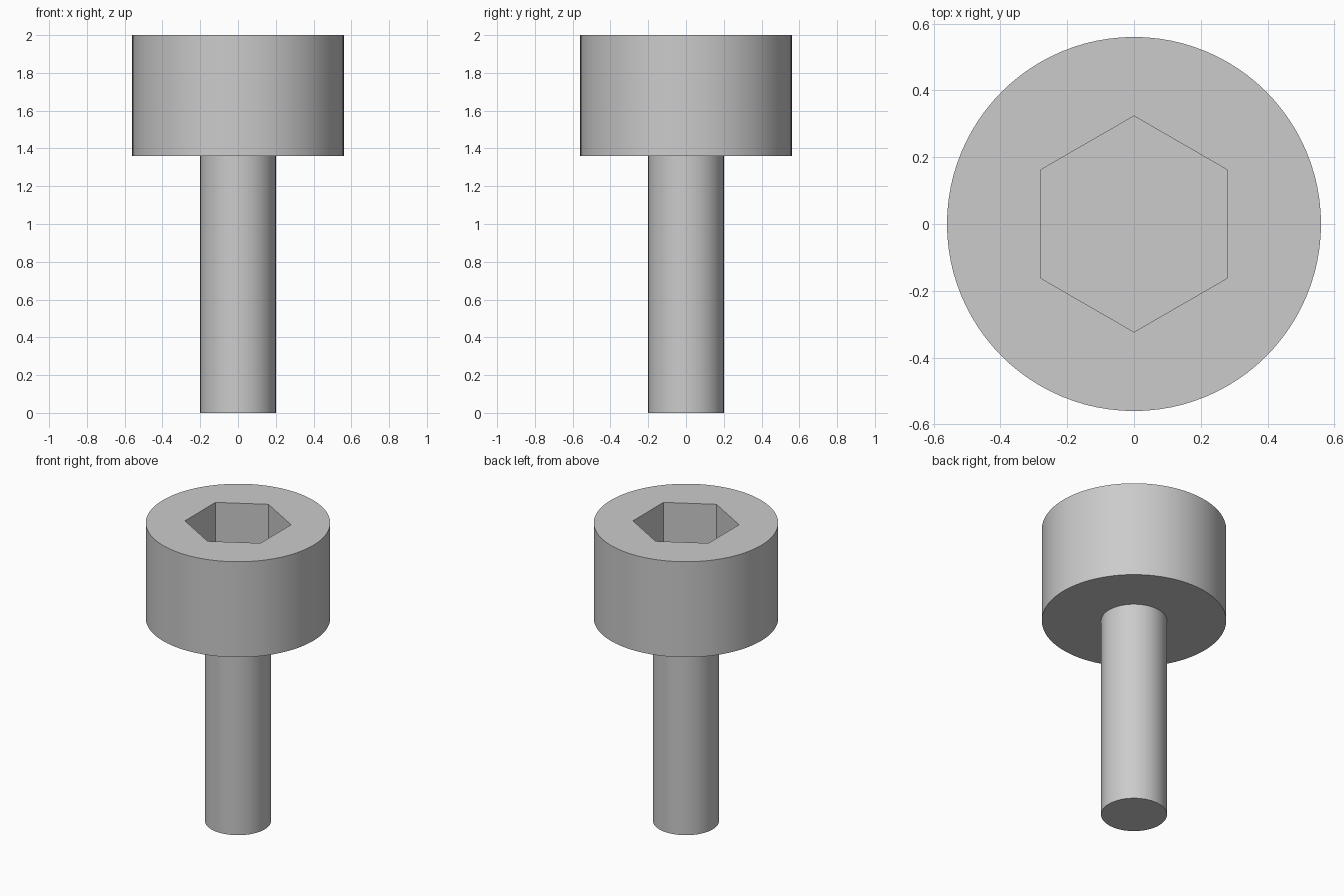
import bpy
import math

default_cube = bpy.data.objects.get("Cube")
if default_cube:
    bpy.data.objects.remove(default_cube, do_unlink=True)

# Overall dimensions
TOP = 2.0
HEAD_BOTTOM = 1.36
HEAD_RADIUS = 0.56
SHANK_RADIUS = 0.2
SOCKET_RADIUS = 0.56 / math.sqrt(3)  # across the corners of the hexagon
SOCKET_DEPTH = 0.32

# Plain grey steel
steel = bpy.data.materials.new("grey steel")
steel.use_nodes = True
colour = (0.6, 0.6, 0.6, 1.0)
steel.diffuse_color = colour
steel.node_tree.nodes["Principled BSDF"].inputs["Base Color"].default_value = colour


def cylinder(name, radius, bottom, top, sides):
    bpy.ops.mesh.primitive_cylinder_add(
        vertices=sides, radius=radius, depth=top - bottom,
        location=(0, 0, (bottom + top) / 2))
    part = bpy.context.object
    part.name = part.data.name = name
    part.data.materials.append(steel)
    return part


def smooth(part):
    bpy.ops.object.select_all(action="DESELECT")
    part.select_set(True)
    bpy.context.view_layer.objects.active = part
    bpy.ops.object.shade_smooth_by_angle(angle=math.radians(30))


# Shank, reaching slightly into the head
shank = cylinder("shank", SHANK_RADIUS, 0, HEAD_BOTTOM + 0.04, 96)
smooth(shank)

# Head with a hexagonal socket, corners pointing front and back
head = cylinder("head", HEAD_RADIUS, HEAD_BOTTOM, TOP, 96)
cutter = cylinder("socket_cutter", SOCKET_RADIUS, TOP - SOCKET_DEPTH, TOP + 0.2, 6)
cutter.hide_render = True

cut = head.modifiers.new("hex socket", "BOOLEAN")
cut.operation = "DIFFERENCE"
cut.solver = "EXACT"
cut.object = cutter
bpy.ops.object.select_all(action="DESELECT")
head.select_set(True)
bpy.context.view_layer.objects.active = head
bpy.ops.object.modifier_apply(modifier=cut.name)
bpy.data.objects.remove(cutter, do_unlink=True)
smooth(head)
